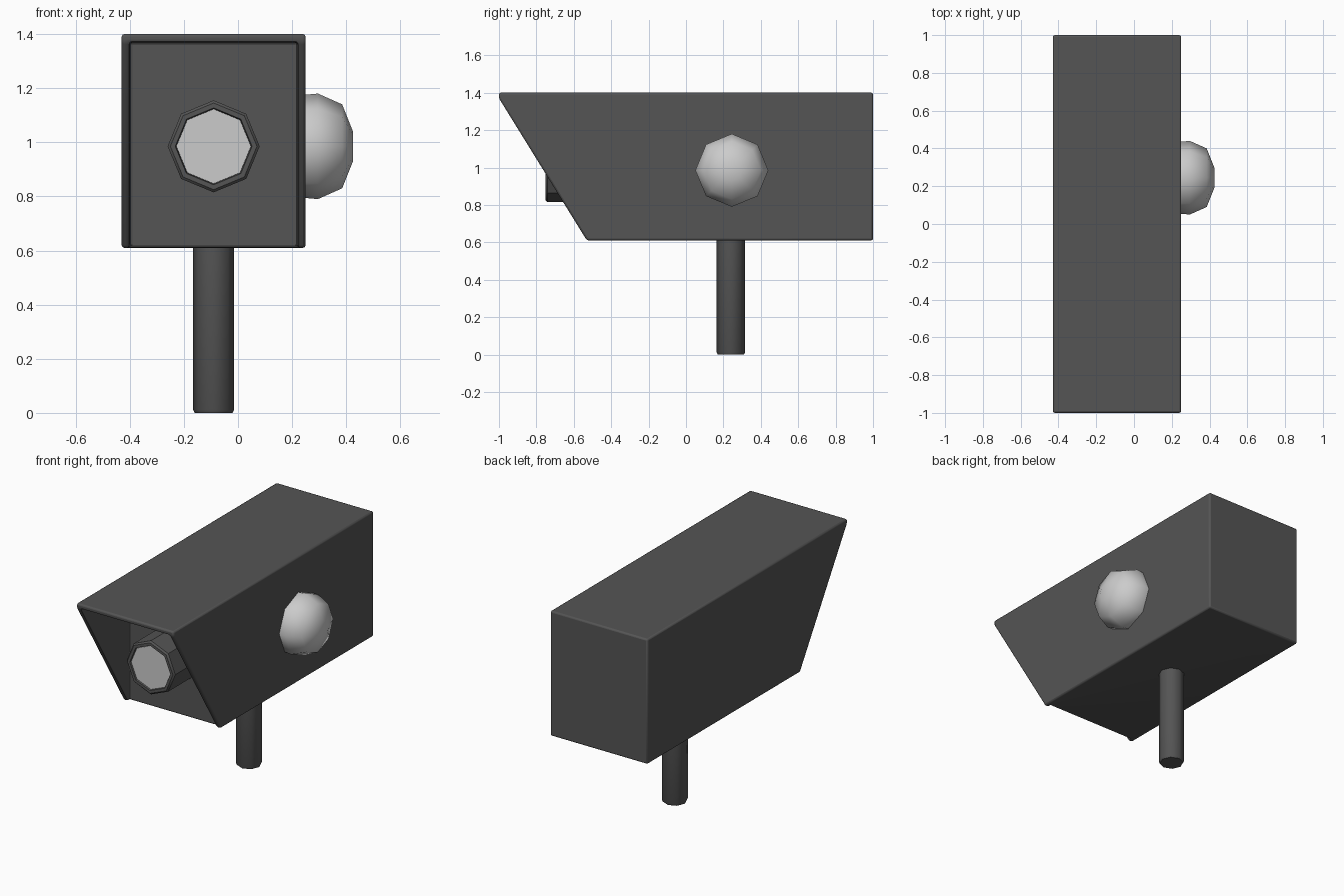
import bpy, bmesh, math
from mathutils import Vector

if "Cube" in bpy.data.objects:
    bpy.data.objects.remove(bpy.data.objects["Cube"])

dark = bpy.data.materials.new("dark_casing")
dark.diffuse_color = (0.09, 0.09, 0.09, 1)
dark.use_nodes = True
dark.node_tree.nodes["Principled BSDF"].inputs["Base Color"].default_value = dark.diffuse_color


def finish(name, bm, mat=None, angle=None):
    bmesh.ops.recalc_face_normals(bm, faces=bm.faces[:])
    me = bpy.data.meshes.new(name)
    bm.to_mesh(me)
    bm.free()
    ob = bpy.data.objects.new(name, me)
    bpy.context.collection.objects.link(ob)
    if mat:
        me.materials.append(mat)
    if angle:
        smooth(ob, angle)
    return ob


def smooth(ob, angle):
    bpy.ops.object.select_all(action='DESELECT')
    bpy.context.view_layer.objects.active = ob
    ob.select_set(True)
    bpy.ops.object.shade_smooth_by_angle(angle=math.radians(angle))


def prism(name, profile, x0, x1, mat=None):
    """Extrude a (y, z) profile from x0 to x1."""
    bm = bmesh.new()
    face = bm.faces.new([bm.verts.new((x0, y, z)) for y, z in profile])
    ext = bmesh.ops.extrude_face_region(bm, geom=[face])
    bmesh.ops.translate(bm, vec=(x1 - x0, 0, 0),
                        verts=[g for g in ext["geom"] if isinstance(g, bmesh.types.BMVert)])
    return finish(name, bm, mat)


def lathe(name, origin, axis, rings, mat=None, angle=50, n=8):
    """Capped n-sided rings of (distance along axis, radius)."""
    axis = Vector(axis)
    u = Vector((1, 0, 0)) if abs(axis.x) < 0.5 else Vector((0, 0, 1))
    v = axis.cross(u)
    bm = bmesh.new()
    loops = []
    for d, r in rings:
        loops.append([bm.verts.new(Vector(origin) + axis * d
                      + r * (u * math.cos(t) + v * math.sin(t)))
                      for t in (2 * math.pi * i / n for i in range(n))])
    for a, b in zip(loops, loops[1:]):
        for i in range(n):
            j = (i + 1) % n
            bm.faces.new((a[i], a[j], b[j], b[i]))
    bm.faces.new(loops[0])
    bm.faces.new(loops[-1])
    return finish(name, bm, mat, angle)


# Housing: slanted box with an open hood at the front
body = prism("housing", [(-1, 1.40), (-1, 1.37), (-0.53, 0.61), (1, 0.61), (1, 1.40)],
             -0.43, 0.25, dark)
cutter = prism("hood_cutter", [(-1.3, 0.4), (-0.51, 0.4), (-0.51, 1.37), (-1.3, 1.37)],
               -0.40, 0.22)
cutter.hide_render = True
cutter.hide_set(True)
cut = body.modifiers.new("hood", 'BOOLEAN')
cut.operation = 'DIFFERENCE'
cut.object = cutter
cut.solver = 'EXACT'
bev = body.modifiers.new("edges", 'BEVEL')
bev.width = 0.012
bev.segments = 2
bev.limit_method = 'ANGLE'
smooth(body, 40)

# Lens barrel with a shallow rim, and the glass inside it
lathe("lens_barrel", (-0.09, -0.5, 0.985), (0, -1, 0),
      [(-0.02, 0.17), (0.24, 0.17), (0.25, 0.16), (0.25, 0.142), (0.235, 0.138)], dark, 40)
lathe("lens_glass", (-0.09, -0.5, 0.985), (0, -1, 0), [(0.22, 0.138), (0.242, 0.138)], angle=30)

# Side dome
lathe("side_dome", (0.24, 0.245, 0.985), (1, 0, 0),
      [(0, 0.19), (0.055, 0.195), (0.145, 0.155), (0.185, 0.055)], angle=60)

# Mounting pole
lathe("mounting_pole", (-0.09, 0.24, 0), (0, 0, 1),
      [(0, 0.07), (0.012, 0.076), (0.63, 0.076)], dark, 60)
